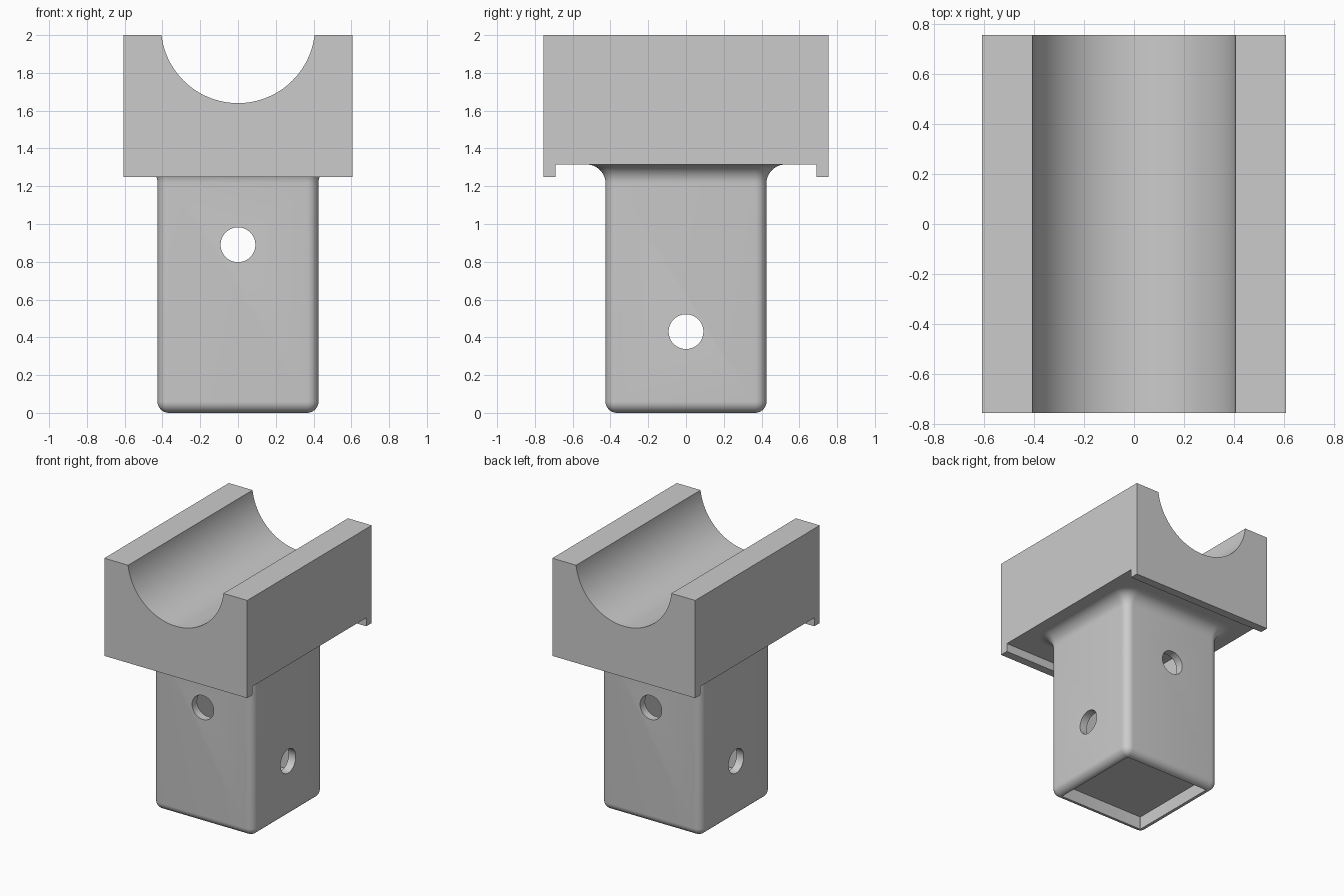
import bpy, bmesh, math
from mathutils import Matrix

if "Cube" in bpy.data.objects:
    bpy.data.objects.remove(bpy.data.objects["Cube"])

grey = bpy.data.materials.new("plain_grey")
grey.diffuse_color = (0.6, 0.6, 0.6, 1)
grey.use_nodes = True
grey.node_tree.nodes["Principled BSDF"].inputs["Base Color"].default_value = grey.diffuse_color


def make(name, bm):
    bmesh.ops.recalc_face_normals(bm, faces=bm.faces)
    me = bpy.data.meshes.new(name)
    bm.to_mesh(me)
    bm.free()
    me.materials.append(grey)
    ob = bpy.data.objects.new(name, me)
    bpy.context.collection.objects.link(ob)
    return ob


def box(name, sx, sy, z0, z1):
    bm = bmesh.new()
    m = Matrix.Translation((0, 0, (z0 + z1) / 2)) @ Matrix.Diagonal((sx, sy, z1 - z0, 1))
    bmesh.ops.create_cube(bm, size=1, matrix=m)
    return make(name, bm)


def rod(name, radius, length, z, axis, sides=64):
    bm = bmesh.new()
    m = Matrix.Translation((0, 0, z)) @ Matrix.Rotation(math.pi / 2, 4, axis)
    bmesh.ops.create_cone(bm, cap_ends=True, segments=sides, radius1=radius,
                          radius2=radius, depth=length, matrix=m)
    return make(name, bm)


def cut(ob, cutter):
    mod = ob.modifiers.new("cut", 'BOOLEAN')
    mod.operation, mod.solver, mod.object = 'DIFFERENCE', 'EXACT', cutter
    bpy.context.view_layer.objects.active = ob
    bpy.ops.object.modifier_apply(modifier=mod.name)
    bpy.data.objects.remove(cutter)


def smooth(ob):
    bpy.ops.object.select_all(action='DESELECT')
    ob.select_set(True)
    bpy.context.view_layer.objects.active = ob
    bpy.ops.object.shade_smooth_by_angle(angle=math.radians(30))


def rounded_ring(bm, half, r, z, n=8):
    c = half - r
    ring = []
    for q, (sx, sy) in enumerate([(1, 1), (-1, 1), (-1, -1), (1, -1)]):
        for i in range(n + 1):
            a = math.pi / 2 * (q + i / n)
            ring.append(bm.verts.new((sx * c + r * math.cos(a), sy * c + r * math.sin(a), z)))
    return ring


# saddle head: block with a round groove on top and a recess underneath
head = box("saddle_head", 1.214, 1.51, 1.25, 2.0)
cut(head, rod("groove_cutter", 0.408, 2.0, 2.048, 'X', 128))
cut(head, box("recess_cutter", 2.0, 1.38, 1.0, 1.315))
smooth(head)

# square post: shallow recess below, rounded foot, flared fillet under the head
W, R, F = 0.426, 0.06, 0.1
profile = [(W - 0.061, 0.005, 0.1), (W - 0.061, 0.005, 0.0)]
for i in range(9):
    a = math.pi / 2 * i / 8
    off = R * (1 - math.sin(a))
    profile.append((W - off, max(R - off, 0.004), R * (1 - math.cos(a))))
for i in range(11):
    a = math.pi / 2 * i / 10
    off = F * (1 - math.cos(a))
    profile.append((W + off, R + off, 1.315 - F + F * math.sin(a)))
profile.append((W + F, R + F, 1.33))

bm = bmesh.new()
rings = [rounded_ring(bm, *p) for p in profile]
for lo, hi in zip(rings, rings[1:]):
    for i in range(len(lo)):
        j = (i + 1) % len(lo)
        bm.faces.new((lo[i], lo[j], hi[j], hi[i]))
bm.faces.new(rings[0])
bm.faces.new(rings[-1])
post = make("square_post", bm)

# hollow inside and crossing pin holes
cut(post, box("hollow_cutter", 0.73, 0.73, 0.16, 1.25))
cut(post, rod("front_hole_cutter", 0.092, 2.0, 0.89, 'X'))
cut(post, rod("side_hole_cutter", 0.092, 2.0, 0.43, 'Y'))
smooth(post)
